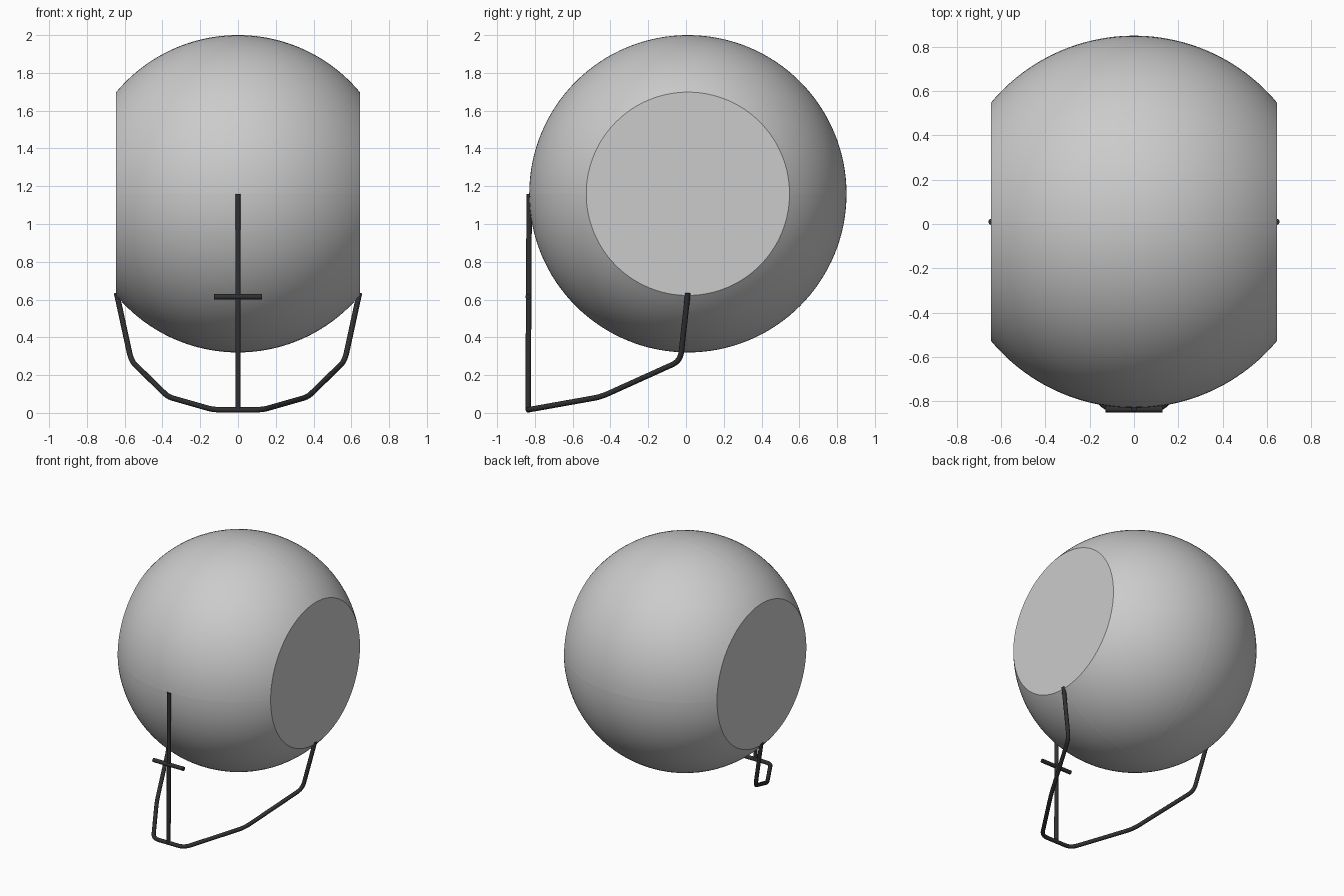
import bpy, bmesh
from math import sin, cos, asin, pi
from mathutils import Vector

if "Cube" in bpy.data.objects:
    bpy.data.objects.remove(bpy.data.objects["Cube"])

CENTRE = Vector((0, 0.01, 1.16))
R, CUT = 0.84, 0.645

dark = bpy.data.materials.new("dark_wire")
dark.diffuse_color = (0.03, 0.03, 0.03, 1)
dark.use_nodes = True
dark.node_tree.nodes["Principled BSDF"].inputs["Base Color"].default_value = dark.diffuse_color


# Ball: one eighth lathed around x, then mirrored so the seams stay
def ball():
    bm = bmesh.new()
    a_max, n = asin(CUT / R), 24
    prof = [(R * sin(a_max * i / n), R * cos(a_max * i / n)) for i in range(n + 1)] + [(CUT, 0)]
    vs = [bm.verts.new((x, 0, z)) for x, z in prof]
    edges = [bm.edges.new(p) for p in zip(vs, vs[1:])]
    bmesh.ops.spin(bm, geom=vs + edges, cent=(0, 0, 0), axis=(-1, 0, 0),
                   angle=pi / 2, steps=32)
    bmesh.ops.remove_doubles(bm, verts=bm.verts, dist=1e-5)
    if sum(v.co.y for v in bm.verts) < 0:
        for v in bm.verts:
            v.co.y *= -1
    for f in bm.faces:
        f.normal_update()
        if f.normal.dot(f.calc_center_median()) < 0:
            f.normal_flip()
    me = bpy.data.meshes.new("ball")
    bm.to_mesh(me)
    bm.free()
    ob = bpy.data.objects.new("ball", me)
    bpy.context.collection.objects.link(ob)
    ob.location = CENTRE
    ob.select_set(True)
    bpy.context.view_layer.objects.active = ob
    bpy.ops.object.shade_smooth_by_angle(angle=0.5)
    mir = ob.modifiers.new("octants", 'MIRROR')
    mir.use_axis = (True, True, True)
    mir.use_mirror_merge = False


# Round every inner corner of a path
def rounded(pts, r, steps=6):
    pts = [Vector(p) for p in pts]
    out = [pts[0]]
    for a, b, c in zip(pts, pts[1:], pts[2:]):
        p, q = b + (a - b).normalized() * r, b + (c - b).normalized() * r
        for i in range(steps + 1):
            t = i / steps
            out.append(p * (1 - t) ** 2 + b * 2 * t * (1 - t) + q * t * t)
    return out + [pts[-1]]


def wire(name, pts, radius=0.0145):
    cu = bpy.data.curves.new(name, 'CURVE')
    cu.dimensions = '3D'
    cu.bevel_depth = radius
    cu.bevel_resolution = 4
    cu.use_fill_caps = True
    sp = cu.splines.new('POLY')
    sp.points.add(len(pts) - 1)
    for p, co in zip(sp.points, pts):
        p.co = (*co, 1)
    cu.materials.append(dark)
    ob = bpy.data.objects.new(name, cu)
    bpy.context.collection.objects.link(ob)


ball()

# Hoop from side to side, passing low in front
half = [(0.643, 0.01, 0.635), (0.565, -0.03, 0.275), (0.37, -0.45, 0.085), (0.13, -0.835, 0.0165)]
hoop = half + [(-x, y, z) for x, y, z in reversed(half)]
wire("hoop", rounded(hoop, 0.05))

# Upright front post and its short crossbar
wire("front_post", [(0, -0.836, 0.015), (0, -0.83, 1.16)])
wire("crossbar", [(-0.128, -0.836, 0.615), (0.128, -0.836, 0.615)])
